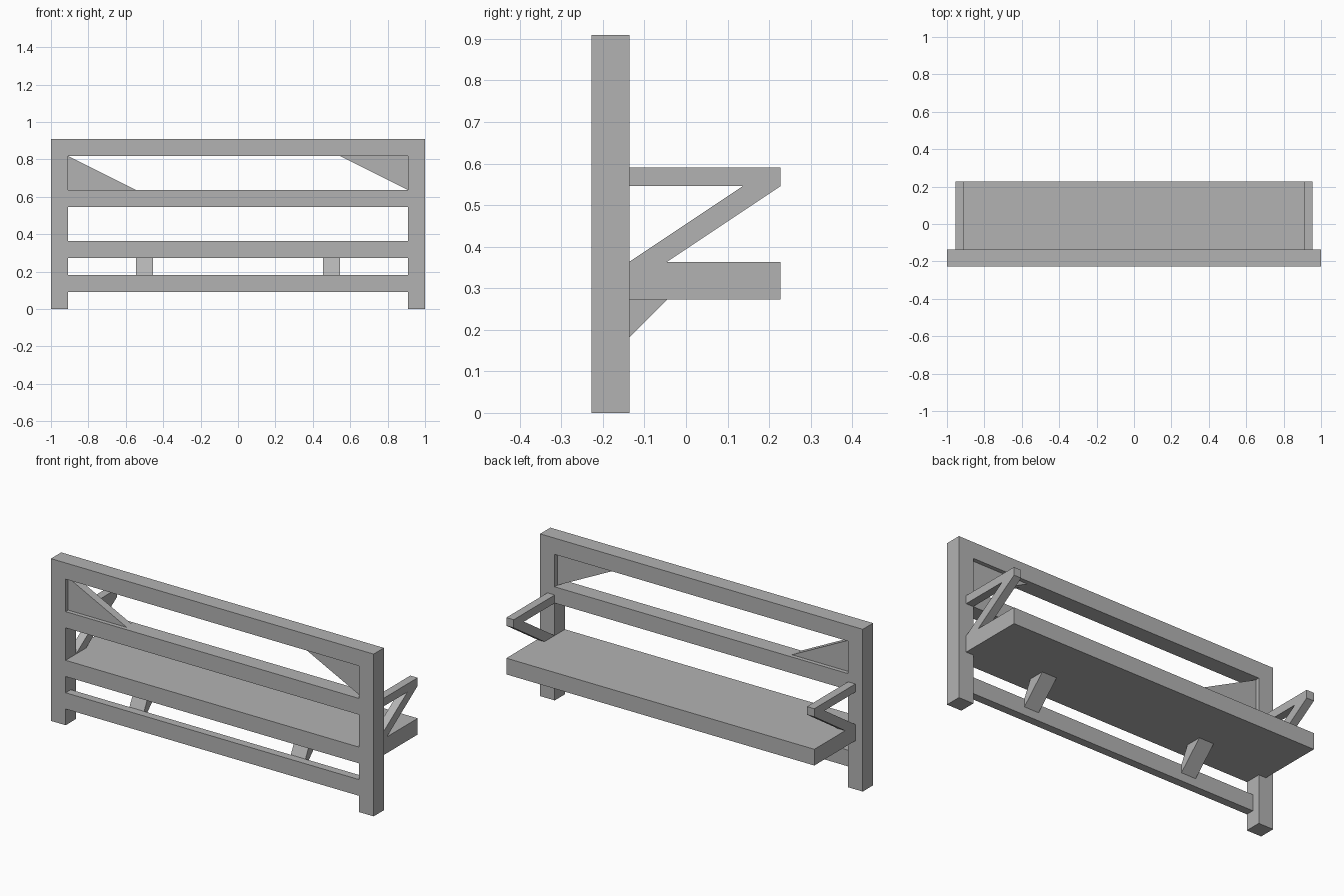
import bpy
import bmesh
from mathutils import Vector

if "Cube" in bpy.data.objects:
    bpy.data.objects.remove(bpy.data.objects["Cube"], do_unlink=True)

U = 1 / 11                       # timber width
FRONT, BACK = -2.5 * U, -1.5 * U   # depth of the back frame
MID = (FRONT + BACK) / 2

grey = bpy.data.materials.new("plain_grey")
grey.use_nodes = True
grey.diffuse_color = (0.45, 0.45, 0.45, 1)
grey.node_tree.nodes["Principled BSDF"].inputs["Base Color"].default_value = (0.45, 0.45, 0.45, 1)


def prism(name, profile, extrude):
    """Extrude a closed outline of 3D points along a vector."""
    bm = bmesh.new()
    face = bm.faces.new([bm.verts.new(p) for p in profile])
    result = bmesh.ops.extrude_face_region(bm, geom=[face])
    moved = [g for g in result["geom"] if isinstance(g, bmesh.types.BMVert)]
    bmesh.ops.translate(bm, verts=moved, vec=Vector(extrude))
    bmesh.ops.recalc_face_normals(bm, faces=bm.faces)
    mesh = bpy.data.meshes.new(name)
    bm.to_mesh(mesh)
    bm.free()
    mesh.materials.append(grey)
    obj = bpy.data.objects.new(name, mesh)
    bpy.context.collection.objects.link(obj)
    return obj


def box(name, x0, x1, y0, y1, z0, z1):
    return prism(name, [(x0, y0, z0), (x1, y0, z0), (x1, y1, z0), (x0, y1, z0)], (0, 0, z1 - z0))


def side_shape(name, x0, x1, outline):
    """Outline in (y, z) timber units, extruded across x."""
    return prism(name, [(x0, y * U, z * U) for y, z in outline], (x1 - x0, 0, 0))


# Cross rails between the posts
inner = 1 - U
box("top_rail", -inner, inner, FRONT, BACK, 9 * U, 10 * U)
box("middle_rail", -inner, inner, FRONT, BACK, 6 * U, 7 * U)
box("seat_rail", -inner, inner, FRONT, BACK, 3 * U, 4 * U)
box("lower_rail", -inner, inner, FRONT, MID, U, 2 * U)

# Seat board
seat_edge = 1 - U / 2
box("seat", -seat_edge, seat_edge, BACK, 2.5 * U, 3 * U, 4 * U)

for side, s in (("left", 1), ("right", -1)):
    # Post
    box(side + "_post", *sorted((s * inner, s)), FRONT, BACK, 0, 10 * U)
    # Armrest with its slanted support
    arm = sorted((s * inner, s * seat_edge))
    side_shape(side + "_armrest", *arm, [(-1.5, 6), (2.5, 6), (2.5, 6.5), (-1.5, 6.5)])
    side_shape(side + "_arm_brace", *arm, [(-1.5, 4), (-0.5, 4), (2.5, 6), (1.5, 6)])
    # Strut from the lower rail to the seat
    side_shape(side + "_seat_strut", *sorted((s * 5 * U, s * 6 * U)),
               [(-0.5, 3), (-1.5, 3), (-2, 2), (-2, 1.5)])
    # Triangular corner panel, pointing up on one side and down on the other
    corner = 9 if s > 0 else 7
    outline = [(s * 10, 9), (s * 10, 7), (s * 6, corner)]
    prism(side + "_corner_panel", [(x * U, MID - U / 4, z * U) for x, z in outline], (0, U / 2, 0))
